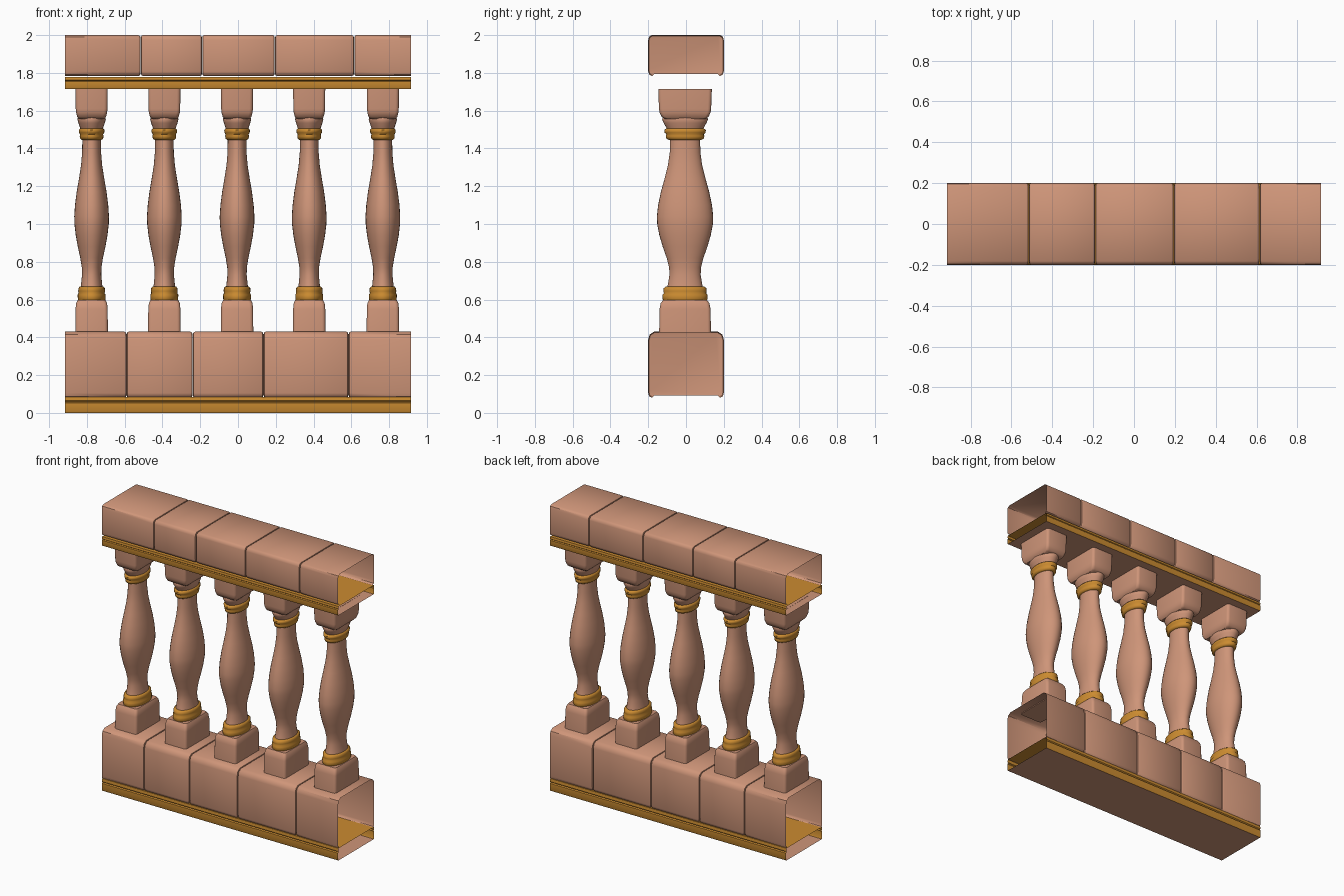
import bpy
import bmesh
import math

cube = bpy.data.objects.get("Cube")
if cube:
    bpy.data.objects.remove(cube, do_unlink=True)


def make_material(name, colour):
    mat = bpy.data.materials.new(name)
    mat.use_nodes = True
    mat.diffuse_color = colour
    mat.node_tree.nodes["Principled BSDF"].inputs["Base Color"].default_value = colour
    return mat


STONE = make_material("warm stone", (0.62, 0.30, 0.19, 1))
GOLD = make_material("gold trim", (0.60, 0.26, 0.03, 1))
END = 0.915
DEPTH = 0.2


def loft(name, rings, mats, closed=True, caps=(True, True), rule=None, angle=40):
    """Skin a list of matching point rings, with optional end caps."""
    bm = bmesh.new()
    rows = [[bm.verts.new(p) for p in ring] for ring in rings]
    n = len(rows[0])
    for a, b in zip(rows, rows[1:]):
        for i in range(n if closed else n - 1):
            j = (i + 1) % n
            bm.faces.new((a[i], a[j], b[j], b[i]))
    for row, cap in ((rows[0], caps[0]), (rows[-1], caps[1])):
        if cap:
            bm.faces.new(row)
    bmesh.ops.recalc_face_normals(bm, faces=bm.faces)
    bm.normal_update()
    for f in bm.faces:
        f.material_index = rule(f) if rule else 0
    mesh = bpy.data.meshes.new(name)
    bm.to_mesh(mesh)
    bm.free()
    for m in mats:
        mesh.materials.append(m)
    obj = bpy.data.objects.new(name, mesh)
    bpy.context.collection.objects.link(obj)
    bpy.ops.object.select_all(action="DESELECT")
    obj.select_set(True)
    bpy.context.view_layer.objects.active = obj
    bpy.ops.object.shade_smooth_by_angle(angle=math.radians(angle))
    return obj


def block_section(x, low, high, inset, soft):
    """Bottomless block outline with softened corners."""
    w, lo, hi = DEPTH - inset, low + inset, high - inset
    half = [(w - 0.02, lo), (w - 0.005, lo + 0.008), (w, lo + 0.025),
            (w, hi - soft * 1.4), (w - soft * 0.25, hi - soft * 0.5), (w - soft, hi)]
    pts = half + [(-y, z) for y, z in reversed(half)]
    return [(x, y, z) for y, z in pts]


def block_row(name, joints, low, high, soft):
    """Row of blocks; the outer ends stay open."""
    last = len(joints) - 2
    for i, (x0, x1) in enumerate(zip(joints, joints[1:])):
        steps = []
        if i > 0:
            steps += [(x0 + 0.001, 0.012), (x0 + 0.004, 0.004)]
        steps += [(x0 + (0.012 if i else 0), 0), (x1 - (0.012 if i < last else 0), 0)]
        if i < last:
            steps += [(x1 - 0.004, 0.004), (x1 - 0.001, 0.012)]
        rings = [block_section(x, low, high, inset, soft) for x, inset in steps]
        loft(f"{name}_{i + 1}", rings, [STONE], closed=False, caps=(i > 0, i < last))


def trim(name, low, high):
    """Hollow grooved trim, gold except for its underside."""
    h = high - low
    half = [(DEPTH - 0.004, low), (DEPTH, low + 0.008), (DEPTH, low + h * 0.62),
            (DEPTH - 0.008, low + h * 0.68), (DEPTH - 0.002, low + h * 0.76),
            (DEPTH - 0.004, high)]
    pts = half + [(-y, z) for y, z in reversed(half)]
    rings = [[(x, y, z) for y, z in pts] for x in (-END, END)]
    loft(name, rings, [STONE, GOLD], caps=(False, False),
         rule=lambda f: 0 if f.normal.z < -0.9 else 1)


def oval(cx, r, z, n=32):
    return [(cx + r * math.cos(t), CY + 1.62 * r * math.sin(t), z)
            for t in (2 * math.pi * i / n for i in range(n))]


def soft_rect(cx, hx, hy, z, r=0.018):
    pts = []
    for k, (sx, sy) in enumerate(((1, 1), (-1, 1), (-1, -1), (1, -1))):
        for s in range(4):
            t = math.pi / 2 * (k + s / 3)
            pts.append((cx + sx * (hx - r) + r * math.cos(t),
                        CY + sy * (hy - r) + r * math.sin(t), z))
    return pts


CY = -0.005

# Base and rail
trim("base_trim", 0.0, 0.085)
block_row("base_block", (-END, -0.59, -0.24, 0.135, 0.585, END), 0.08, 0.43, 0.03)
trim("rail_trim", 1.715, 1.778)
block_row("rail_block", (-END, -0.515, -0.19, 0.195, 0.615, END), 1.783, 2.0, 0.018)

# Baluster outlines: half width and height
SHAFT = [(0.062, 0.64), (0.056, 0.68), (0.051, 0.73), (0.052, 0.77), (0.060, 0.82),
         (0.073, 0.88), (0.084, 0.94), (0.091, 1.0), (0.092, 1.04), (0.088, 1.1),
         (0.079, 1.17), (0.067, 1.24), (0.056, 1.31), (0.050, 1.38), (0.049, 1.47)]
LOWER_RING = [(0.068, 0.59), (0.073, 0.60), (0.074, 0.625), (0.069, 0.634),
              (0.071, 0.645), (0.070, 0.66), (0.063, 0.668)]
UPPER_RING = [(0.052, 1.445), (0.061, 1.452), (0.063, 1.466), (0.061, 1.475),
              (0.067, 1.484), (0.068, 1.498), (0.060, 1.507)]
COLLAR = [(0.058, 1.50), (0.063, 1.515), (0.070, 1.535), (0.075, 1.555), (0.071, 1.567)]
FOOT = [(0.086, 0.137, 0.425), (0.085, 0.135, 0.55), (0.082, 0.129, 0.58),
        (0.074, 0.117, 0.597)]
CAP = [(0.068, 0.108, 1.557), (0.076, 0.124, 1.567), (0.082, 0.135, 1.59),
       (0.084, 0.138, 1.61), (0.085, 0.142, 1.716)]

# Balusters
for i, x in enumerate((-0.775, -0.39, -0.005, 0.377, 0.767), 1):
    for part, outline, mat in (("shaft", SHAFT, STONE), ("lower_ring", LOWER_RING, GOLD),
                               ("upper_ring", UPPER_RING, GOLD), ("collar", COLLAR, STONE)):
        loft(f"baluster_{part}_{i}", [oval(x, r, z) for r, z in outline], [mat], angle=60)
    for part, outline in (("foot", FOOT), ("cap", CAP)):
        loft(f"baluster_{part}_{i}", [soft_rect(x, a, b, z) for a, b, z in outline], [STONE])
